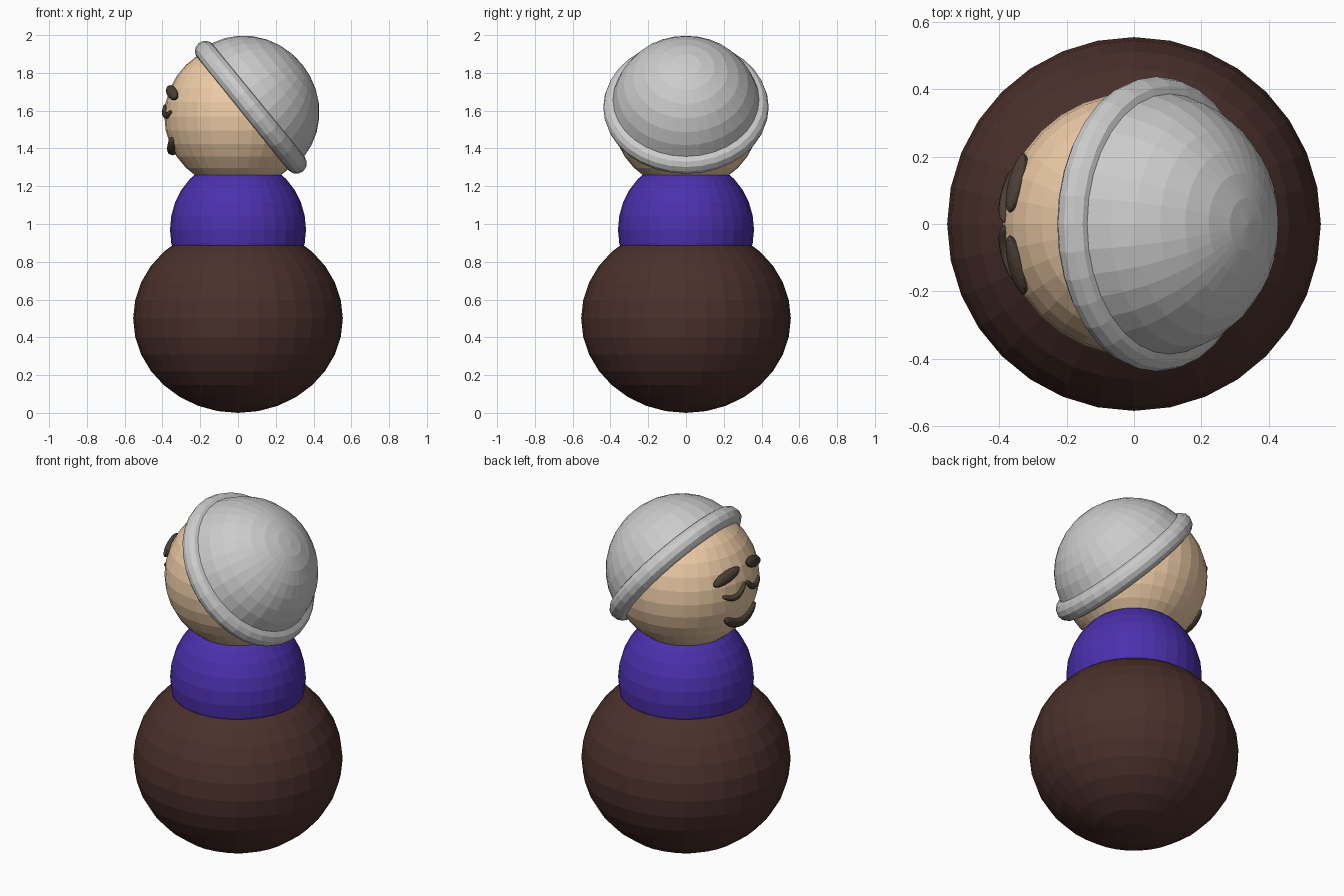
import bpy, bmesh, math
from mathutils import Matrix, Vector

if "Cube" in bpy.data.objects:
    bpy.data.objects.remove(bpy.data.objects["Cube"])

HEAD_C, HEAD_R, HEAD_H = 1.57, 0.39, 0.385


def material(name, rgb):
    m = bpy.data.materials.new(name)
    m.diffuse_color = (*rgb, 1)
    m.use_nodes = True
    m.node_tree.nodes["Principled BSDF"].inputs["Base Color"].default_value = m.diffuse_color
    return m


BROWN = material("brown", (0.07, 0.03, 0.025))
BLUE = material("blue", (0.07, 0.03, 0.42))
SKIN = material("skin", (0.85, 0.6, 0.38))
DARK = material("dark", (0.07, 0.05, 0.035))


def ball(name, loc, scale, mat=None, segs=32, rings=16):
    bpy.ops.mesh.primitive_uv_sphere_add(segments=segs, ring_count=rings, radius=1, location=loc)
    ob = bpy.context.object
    ob.name = name
    ob.scale = scale
    if mat:
        ob.data.materials.append(mat)
    return ob


def on_face(y, z):
    """Point on the face side (-x) of the head."""
    r2 = HEAD_R ** 2 * (1 - ((z - HEAD_C) / HEAD_H) ** 2)
    return Vector((-math.sqrt(r2 - y * y), y, z))


def tube(name, pts, radius, n=13):
    """Curved stroke on the face through three (y, z) points, rounded at the ends."""
    curve = bpy.data.curves.new(name, 'CURVE')
    curve.dimensions = '3D'
    curve.bevel_depth = radius
    curve.bevel_resolution = 2
    curve.use_fill_caps = True
    sp = curve.splines.new('POLY')
    sp.points.add(n - 1)
    for i, p in enumerate(sp.points):
        t = (1 - math.cos(math.pi * i / (n - 1))) / 2
        w = ((2 * t - 1) * (t - 1), 4 * t * (1 - t), t * (2 * t - 1))
        y = sum(a * q[0] for a, q in zip(w, pts))
        z = sum(a * q[1] for a, q in zip(w, pts))
        p.co = (*on_face(y, z), 1)
        p.radius = max(0.1, (1 - (2 * t - 1) ** 2) ** 0.3)
    ob = bpy.data.objects.new(name, curve)
    bpy.context.collection.objects.link(ob)
    curve.materials.append(DARK)
    bpy.ops.object.select_all(action='DESELECT')
    ob.select_set(True)
    bpy.context.view_layer.objects.active = ob
    bpy.ops.object.convert(target='MESH')
    bpy.context.object.name = name


# Stacked body
ball("lower_body", (0, 0, 0.5), (0.555, 0.555, 0.5), BROWN)
ball("torso", (0, 0, 0.97), (0.36, 0.36, 0.38), BLUE)
ball("head", (0, 0, HEAD_C), (HEAD_R, HEAD_R, HEAD_H), SKIN)

# Hat dome, tilted back towards +x
tilt = math.atan2(0.776, 0.63)
dome = ball("hat_dome", (0.048, 0, 1.61), (0.395, 0.395, 0.375))
dome.rotation_euler = (0, tilt, 0)
bm = bmesh.new()
bm.from_mesh(dome.data)
bmesh.ops.delete(bm, geom=[v for v in bm.verts if v.co.z < -0.01], context='VERTS')
bm.to_mesh(dome.data)
bm.free()

# Rolled hat brim
bpy.ops.mesh.primitive_torus_add(major_segments=32, minor_segments=12, major_radius=0.382,
                                 minor_radius=0.056, location=(0.068, 0, 1.618),
                                 rotation=(0, tilt, 0))
bpy.context.object.name = "hat_brim"

# Eyebrows and closed eyes, one of each per side
for s, side in ((1, "left"), (-1, "right")):
    inner, outer = on_face(s * 0.04, 1.72), on_face(s * 0.205, 1.67)
    mid = on_face(s * 0.122, 1.695)
    along = (outer - inner).normalized()
    out = (mid - Vector((0, 0, HEAD_C)))
    out = (out - along * out.dot(along)).normalized()
    rot = Matrix((along, out.cross(along), out)).transposed()
    brow = ball("eyebrow_" + side, mid, (0.095, 0.032, 0.024), DARK, 16, 10)
    brow.rotation_euler = rot.to_euler()
    tube("closed_eye_" + side, [(s * 0.008, 1.632), (s * 0.08, 1.575), (s * 0.165, 1.598)], 0.017)

# Smile
tube("mouth", [(-0.135, 1.455), (0, 1.393), (0.135, 1.455)], 0.03)
